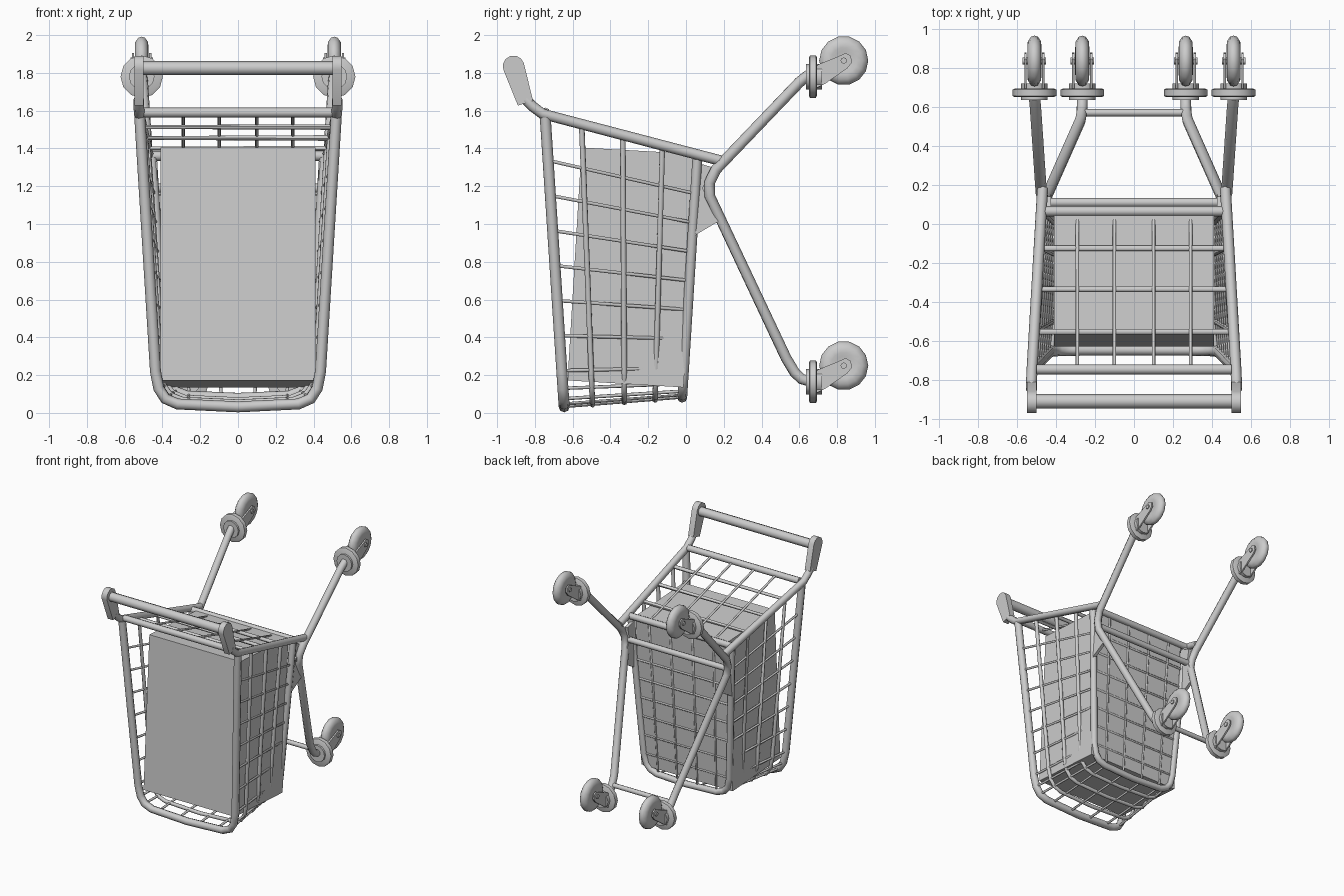
import bpy, bmesh, math
from mathutils import Vector

if "Cube" in bpy.data.objects:
    bpy.data.objects.remove(bpy.data.objects["Cube"])


def finish(name, bm, angle=40):
    bmesh.ops.recalc_face_normals(bm, faces=bm.faces[:])
    me = bpy.data.meshes.new(name)
    bm.to_mesh(me)
    bm.free()
    ob = bpy.data.objects.new(name, me)
    bpy.context.collection.objects.link(ob)
    bpy.ops.object.select_all(action='DESELECT')
    ob.select_set(True)
    bpy.context.view_layer.objects.active = ob
    bpy.ops.object.shade_smooth_by_angle(angle=math.radians(angle))
    return ob


def tubes(name, paths, r):
    """Round 8-sided tubes along point lists."""
    cu = bpy.data.curves.new(name, 'CURVE')
    cu.dimensions = '3D'
    cu.bevel_depth, cu.bevel_resolution, cu.use_fill_caps = r, 2, True
    for pts in paths:
        sp = cu.splines.new('POLY')
        sp.points.add(len(pts) - 1)
        for p, co in zip(sp.points, pts):
            p.co = (*co, 1)
    ob = bpy.data.objects.new(name, cu)
    bpy.context.collection.objects.link(ob)
    bpy.ops.object.select_all(action='DESELECT')
    ob.select_set(True)
    bpy.context.view_layer.objects.active = ob
    bpy.ops.object.convert(target='MESH')
    bpy.ops.object.shade_smooth_by_angle(angle=math.radians(50))


def flip(p):
    return Vector((-p[0], p[1], p[2]))


def both(pts):
    return [[Vector(p) for p in pts], [flip(p) for p in pts]]


def prism(name, yz, x0, x1):
    """Side profile extruded along x."""
    bm = bmesh.new()
    f = bm.faces.new([bm.verts.new((x0, y, z)) for y, z in yz])
    g = bmesh.ops.extrude_face_region(bm, geom=[f])
    bmesh.ops.translate(bm, vec=(x1 - x0, 0, 0),
                        verts=[v for v in g['geom'] if isinstance(v, bmesh.types.BMVert)])
    return finish(name, bm)


def lathe(name, centre, profile, axis, n=12):
    """Profile of (offset along axis, radius) spun about the x or y axis."""
    bm = bmesh.new()
    rings = []
    for h, r in profile:
        ring = []
        for i in range(n):
            a = 2 * math.pi * i / n
            c, s = r * math.cos(a), r * math.sin(a)
            off = (h, c, s) if axis == 'x' else (s, h, c)
            ring.append(bm.verts.new(Vector(centre) + Vector(off)))
        rings.append(ring)
    for a, b in zip(rings, rings[1:]):
        for i in range(n):
            bm.faces.new((a[i], a[(i + 1) % n], b[(i + 1) % n], b[i]))
    bm.faces.new(rings[0])
    bm.faces.new(rings[-1])
    return finish(name, bm, 50)


# Basket: half profiles of the open front rim and the closed back rim (x, z)
front_xz = [(.52, 1.565), (.437, .22), (.42, .13), (.385, .075), (.32, .047), (0, .032)]
back_xz = [(.455, 1.35), (.385, .24), (.365, .155), (.33, .115), (.27, .092), (0, .08)]


def rim(xz, y_top, y_bot):
    zt, zb = xz[0][1], xz[-1][1]
    return [Vector((x, y_bot + (y_top - y_bot) * (z - zb) / (zt - zb), z)) for x, z in xz]


front, back = rim(front_xz, -.745, -.645), rim(back_xz, .06, -.02)


def hoop(s):
    half = [a.lerp(b, s) for a, b in zip(front, back)]
    return half + [flip(p) for p in half[-2::-1]]


tubes("front_rim", [hoop(0)], .029)
tubes("back_rim", [hoop(1)], .026)
tubes("basket_hoops", [hoop(s) + [hoop(s)[0]] for s in (.24, .51, .77)], .015)
tubes("top_cross_bars", [[(-.5, -.745, 1.59), (.5, -.745, 1.59)],
                         [(-.46, .065, 1.36), (.46, .065, 1.36)]], .026)

# Thin wires wrapping the sides and back
wraps = []
for k in range(7):
    t = .149 + .121 * k
    pts = []
    for p in (front, back):
        z = p[0].z + (p[-1].z - p[0].z) * t
        u = (p[0].z - z) / (p[0].z - p[1].z)
        pts.append(p[0].lerp(p[1], u))
    wraps.append(pts + [flip(pts[1]), flip(pts[0])])
tubes("side_wires", wraps, .009)

# Thin wires along the top, back and bottom, and along the lower corners
longs = []
for x in (-.29, -.1, .1, .29):
    xb = x * .9
    dz = .015 if abs(x) > .2 else .002
    longs.append([(x, -.745, 1.585), (x, .062, 1.355), (xb, -.018, .08 + dz), (xb, -.645, .032 + dz)])
for i in (2, 3):
    longs += both([front[i], back[i]])
tubes("long_wires", longs, .009)

# Side rails rising to the handle
tubes("side_rails", both([(.525, -.85, 1.66), (.525, -.815, 1.625), (.523, -.76, 1.583),
                          (.468, .185, 1.335)]), .028)

# Legs: one bent tube per side, with cross bars
tubes("legs", both([(.51, .65, 1.79), (.505, .6, 1.75), (.475, .16, 1.29), (.465, .125, 1.22),
                    (.455, .125, 1.15), (.275, .53, .29), (.267, .575, .215),
                    (.265, .61, .18), (.265, .66, .165)]), .029)
tubes("bend_cross_bar", [[(-.46, .11, 1.19), (.46, .11, 1.19)]], .024)
tubes("lower_cross_bar", [[(-.265, .57, .23), (.265, .57, .23)]], .019)

# Brackets between basket and legs
for s in (-1, 1):
    prism("bracket", [(.04, 1.33), (.14, 1.3), (.12, 1.19), (.2, 1.03), (.03, .93)],
          s * .425, s * .45)

# Handle with flat rounded end grips
tubes("handle_bar", [[(-.51, -.908, 1.825), (.51, -.908, 1.825)]], .037)
top, bot = Vector((-.913, 1.835)), Vector((-.85, 1.64))
d = (top - bot).normalized()
n = Vector((d.y, -d.x))
grip = [bot + n * .042, bot - n * .042]
for i in range(7):
    a = math.pi * i / 6
    grip.append(top - n * .057 * math.cos(a) + d * .057 * math.sin(a))
for s in (-1, 1):
    prism("handle_grip", grip, s * .5, s * .548)

# Large box inside the basket
prism("cargo_box", [(-.553, 1.405), (-.627, .172), (-.013, .135), (.06, 1.37)], -.41, .41)

# Casters
for x0, z in ((.51, 1.78), (.265, .165)):
    for s in (-1, 1):
        x = x0 * s
        lathe("caster_hub", (x, .67, z), [(-.035, .068), (.05, .068)], 'y')
        lathe("caster_plate", (x, .67, z), [(-.02, .1), (-.014, .112), (.018, .112), (.024, .1)], 'y')
        c = (x, .835, z + .085)
        lathe("wheel", c, [(-.03, .05), (-.036, .07), (-.034, .1), (-.018, .124), (0, .13),
                           (.018, .124), (.034, .1), (.036, .07), (.03, .05)], 'x', 14)
        lathe("axle", c, [(-.06, .017), (.06, .017)], 'x', 8)
        arm = [(.69, z - .06), (.74, z - .035), (.855, z + .045), (.878, z + .075),
               (.873, z + .11), (.845, z + .125), (.8, z + .105), (.69, z + .06)]
        for e in (-1, 1):
            prism("fork_arm", arm, x + e * .04, x + e * .052)
